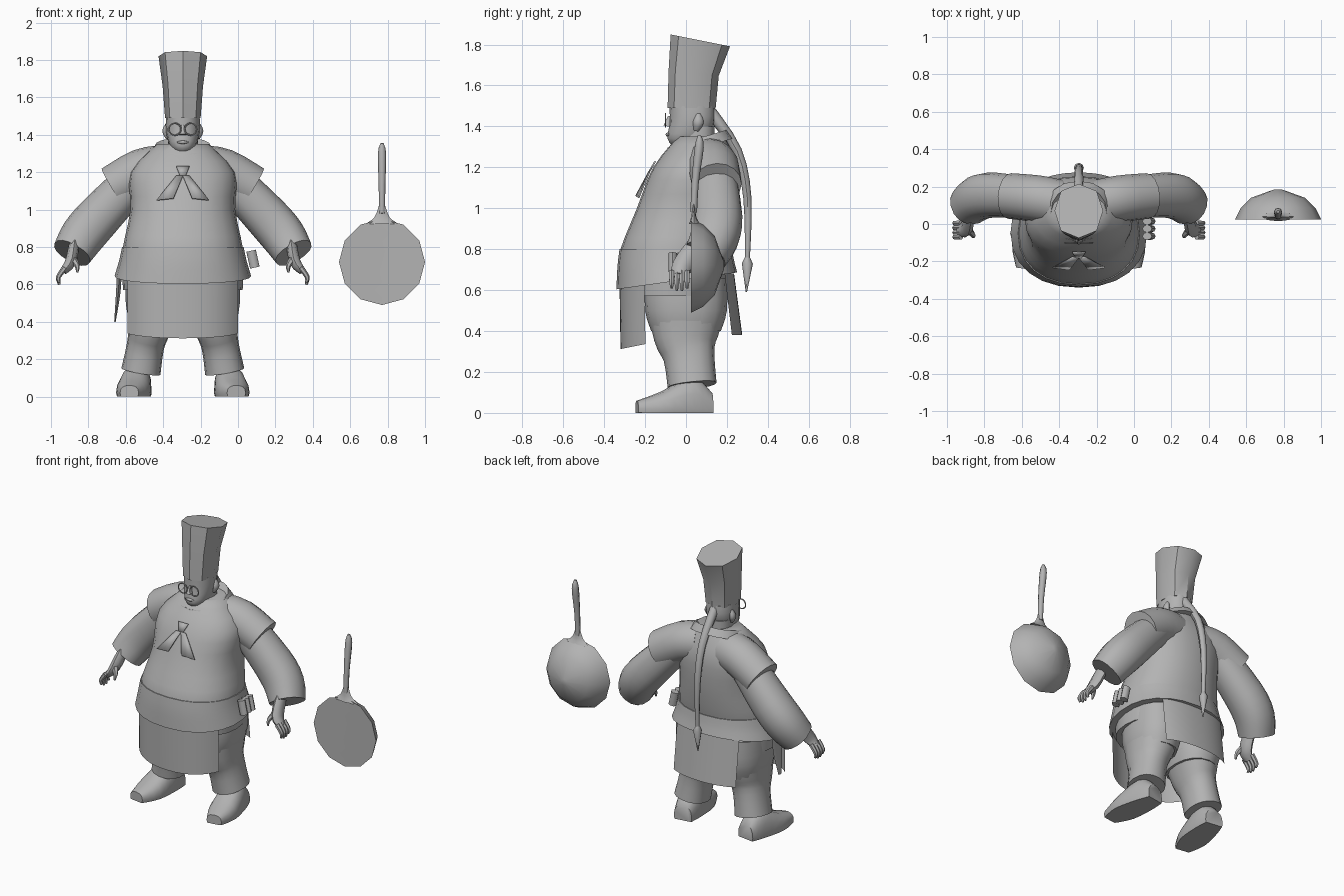
import bpy, bmesh, math
from mathutils import Vector

default_cube = bpy.data.objects.get("Cube")
if default_cube:
    bpy.data.objects.remove(default_cube)

BODY_X, PAN_X = -.295, .77
SIDES = (("left", 1), ("right", -1))
UP, DEPTH = Vector((0, 0, 1)), Vector((0, 1, 0))

grey = bpy.data.materials.new("plain_grey")
grey.use_nodes = True
grey.diffuse_color = (.45, .45, .45, 1)
grey.node_tree.nodes["Principled BSDF"].inputs["Base Color"].default_value = grey.diffuse_color


def finish(name, mesh_data):
    """Turn a bmesh into a shaded object."""
    bmesh.ops.recalc_face_normals(mesh_data, faces=mesh_data.faces[:])
    mesh = bpy.data.meshes.new(name)
    mesh_data.to_mesh(mesh)
    mesh_data.free()
    mesh.materials.append(grey)
    obj = bpy.data.objects.new(name, mesh)
    bpy.context.collection.objects.link(obj)
    bpy.ops.object.select_all(action="DESELECT")
    obj.select_set(True)
    bpy.context.view_layer.objects.active = obj
    bpy.ops.object.shade_smooth_by_angle(angle=math.radians(45))
    return obj


def smooth_rows(rows, steps):
    """Fill in a smooth curve through a few key rows."""
    last = len(rows) - 1
    result = []
    for i in range(last):
        keys = zip(rows[max(i - 1, 0)], rows[i], rows[i + 1], rows[min(i + 2, last)])
        keys = list(keys)
        for step in range(steps):
            t = step / steps
            result.append([b + t / 2 * (c - a + t * (2 * a - 5 * b + 4 * c - d + t * (3 * (b - c) + d - a)))
                           for a, b, c, d in keys])
    return result + [list(rows[last])]


def ring(center, across, along, sides, arc, fullness):
    """Points of a slightly squared ellipse, or of an arc of it."""
    start, end = (math.radians(angle) for angle in arc)
    count = sides if arc == (0, 360) else sides + 1
    points = []
    for i in range(count):
        angle = start + (end - start) * i / sides
        c, s = math.cos(angle), math.sin(angle)
        points.append(center + across * math.copysign(abs(c) ** fullness, c)
                      + along * math.copysign(abs(s) ** fullness, s))
    return points


def skin(name, rings, closed=True, origin=BODY_X, side=1):
    """Join rings with faces; nothing goes below the ground."""
    mesh_data = bmesh.new()
    loops = [[mesh_data.verts.new((origin + side * p.x, p.y, max(p.z, 0))) for p in points] for points in rings]
    for low, high in zip(loops, loops[1:]):
        pairs = list(zip(low, high))
        following = pairs[1:] + pairs[:1] if closed else pairs[1:]
        for (a, b), (c, d) in zip(pairs, following):
            mesh_data.faces.new((a, c, d, b))
    if closed:
        mesh_data.faces.new(loops[0])
        mesh_data.faces.new(loops[-1])
    return finish(name, mesh_data)


def stack(name, levels, sides=16, x=0, steps=3, arc=(0, 360), **look):
    """Body of level slices: height, front, back, half width, slope to the back."""
    rings = []
    for z, front, back, half, slope in smooth_rows(levels, steps):
        along = Vector((0, 1, slope)) * (back - front) / 2
        rings.append(ring(Vector((x, (front + back) / 2, z)), Vector((half, 0, 0)), along, sides, arc, .9))
    return skin(name, rings, closed=arc == (0, 360), **look)


def tube(name, rows, sides=8, steps=3, flat=1, facing=DEPTH, fullness=1, **look):
    """Body along a path of x, y, z, radius; flat scales it along the facing axis."""
    rows = smooth_rows(rows, steps)
    path = [Vector(row[:3]) for row in rows]
    rings = []
    for i, (point, row) in enumerate(zip(path, rows)):
        direction = path[min(i + 1, len(path) - 1)] - path[max(i - 1, 0)]
        direction.normalize()
        along = (facing - direction * facing.dot(direction)).normalized()
        depth = row[4] if len(row) > 4 else row[3] * flat
        rings.append(ring(point, along.cross(direction) * row[3], along * depth, sides, (0, 360), fullness))
    return skin(name, rings, **look)


def chest_plate(name, outline):
    """Thin cloth piece lying on the sloping chest."""
    mesh_data = bmesh.new()
    corners = [mesh_data.verts.new((BODY_X + x, (z - 1.5) * .56 + x * x, z)) for x, z in outline]
    mesh_data.faces.new(corners)
    thickness = finish(name, mesh_data).modifiers.new("thickness", "SOLIDIFY")
    thickness.thickness = .008
    thickness.offset = 0


# Torso with a heavy belly, and its standing collar
stack("torso", [(.74, -.31, .2, .31, 0), (.8, -.32, .22, .32, 0), (1, -.24, .25, .28, 0),
                (1.2, -.16, .25, .28, 0), (1.35, -.04, .19, .14, 0)], sides=24)
stack("collar", [(1.29, -.11, .23, .18, .3), (1.34, -.09, .2, .15, .3), (1.3, -.03, .14, .1, .3)], steps=1)

# Neckerchief
chest_plate("scarf_knot", [(-.035, 1.23), (.035, 1.23), (.015, 1.18), (-.015, 1.18)])
for label, side in SIDES:
    chest_plate("scarf_tail_" + label, [(side * x, z) for x, z in
                                        ((0, 1.18), (.035, 1.18), (.14, 1.05), (.05, 1.06))])

# Head, face and tall hat
stack("neck", [(1.2, -.04, .14, .08, 0), (1.4, -.02, .14, .08, 0)], steps=1)
stack("head", [(1.3, -.06, .04, .03, 0), (1.34, -.09, .1, .07, 0), (1.42, -.08, .14, .09, 0),
               (1.5, -.08, .14, .09, 0)])
tube("nose", [(0, -.09, 1.4, .02), (0, -.08, 1.45, .008)], steps=1)
tube("lips", [(-.03, -.085, 1.36, .003), (0, -.09, 1.36, .01), (.03, -.085, 1.36, .003)], facing=UP)
stack("hat", [(1.49, -.09, .145, .095, 0), (1.66, -.085, .16, .108, -.1), (1.82, -.075, .215, .13, -.2)],
      sides=8, steps=1)
for label, side in SIDES:
    tube("ear_" + label, [(.08, .05, 1.38, .01), (.09, .06, 1.42, .02), (.08, .06, 1.46, .01)], flat=1.3, side=side)
    bpy.ops.mesh.primitive_torus_add(
        location=(BODY_X + side * .042, -.1, 1.43), rotation=(math.pi / 2, 0, 0),
        major_radius=.032, minor_radius=.004, major_segments=16, minor_segments=6)
    rim = bpy.context.object
    rim.name = "glasses_rim_" + label
    rim.data.materials.append(grey)

# Long braid ending in a pointed tassel
tube("braid", [(0, .12, 1.47, .03), (0, .25, 1.28, .024), (0, .3, 1.05, .02), (0, .3, .75, .012)])
tube("braid_tassel", [(0, .3, .76, .012), (0, .3, .73, .027), (0, .295, .59, .003)], steps=1)

# Waist sash, hip skirt and hanging cloths
stack("sash", [(.8, -.325, .225, .325, 0), (.73, -.335, .235, .34, .05), (.645, -.34, .25, .365, .14)], sides=24)
stack("hip_skirt", [(.68, -.31, .21, .325, 0), (.57, -.305, .205, .32, 0)], sides=24, steps=1)
stack("front_apron", [(.64, -.325, .25, .345, 0), (.37, -.32, .26, .345, .2)], arc=(213, 327))
stack("back_apron", [(.68, -.2, .235, .34, 0), (.38, -.2, .275, .34, 0)], arc=(50, 130))
tube("sash_tail", [(-.34, -.05, .66, .012), (-.345, -.05, .56, .012), (-.363, -.05, .4, .004)], sides=4, flat=4)

# Canisters tucked into the sash
for number in range(3):
    y = .015 - number * .04
    tube("canister_%d" % number, [(.385, y, .69, .026), (.365, y, .78, .026)], steps=1, flat=.8)

for label, side in SIDES:
    # Sleeved arm
    tube("shoulder_cap_" + label, [(.1, .11, 1.22, .125), (.22, .135, 1.2, .125), (.37, .15, 1.115, .122)],
         sides=16, side=side)
    tube("sleeve_" + label, [(.25, .14, 1.17, .105), (.445, .155, .965, .12), (.535, .14, .86, .12),
                             (.592, .095, .768, .107)], sides=16, fullness=.9, side=side)

    # Hand
    tube("palm_" + label, [(.58, .05, .82, .028), (.6, -.02, .72, .03), (.64, -.035, .67, .02)], flat=1.6, side=side)
    for number in range(4):
        y = .005 - number * .025
        tip = .61 - .012 * (number in (1, 2))
        tube("finger_%s_%d" % (label, number),
             [(.63, y, .69, .015), (.665, y, .64, .013), (.66, y, tip, .007)], sides=6, side=side)
    tube("thumb_" + label, [(.59, -.03, .74, .02), (.565, -.06, .7, .014), (.565, -.07, .665, .006)],
         sides=6, side=side)

    # Leg, from the wide hip to the flared cuff
    stack("trouser_thigh_" + label, [(.66, -.2, .2, .15, 0), (.5, -.2, .2, .15, 0), (.4, -.17, .17, .13, 0)],
          x=.155, side=side)
    tube("trouser_calf_" + label, [(.155, 0, .5, .15, .19), (.18, 0, .36, .115, .155), (.2, .015, .27, .1, .125),
                                   (.224, .03, .135, .106, .12)], sides=16, fullness=.9, side=side)

    # Shoe, running from the heel to a toe turned slightly out
    tube("shoe_" + label, [(.25 - y * .15, y, .02, half, height) for y, half, height in
                           ((.125, .06, .08), (.03, .08, .16), (-.12, .09, .085), (-.24, .05, .04))],
         sides=16, facing=UP, fullness=.8, side=side)

# Frying pan: hollow inside, rim, then the outer shell
tube("pan_bowl", [(0, y, .72, radius) for y, radius in
                  ((.15, .05), (.13, .12), (.03, .215), (.025, .23), (.085, .2), (.14, .145), (.185, .02))],
     sides=12, steps=1, facing=UP, origin=PAN_X)
tube("pan_neck", [(0, .04, .925, .085), (0, .038, .96, .04), (0, .038, 1.02, .017)], flat=.3, origin=PAN_X)
tube("pan_handle", [(0, .038, .98, .016), (0, .045, 1.13, .018), (0, .065, 1.3, .022), (0, .065, 1.355, .008)],
     origin=PAN_X)
